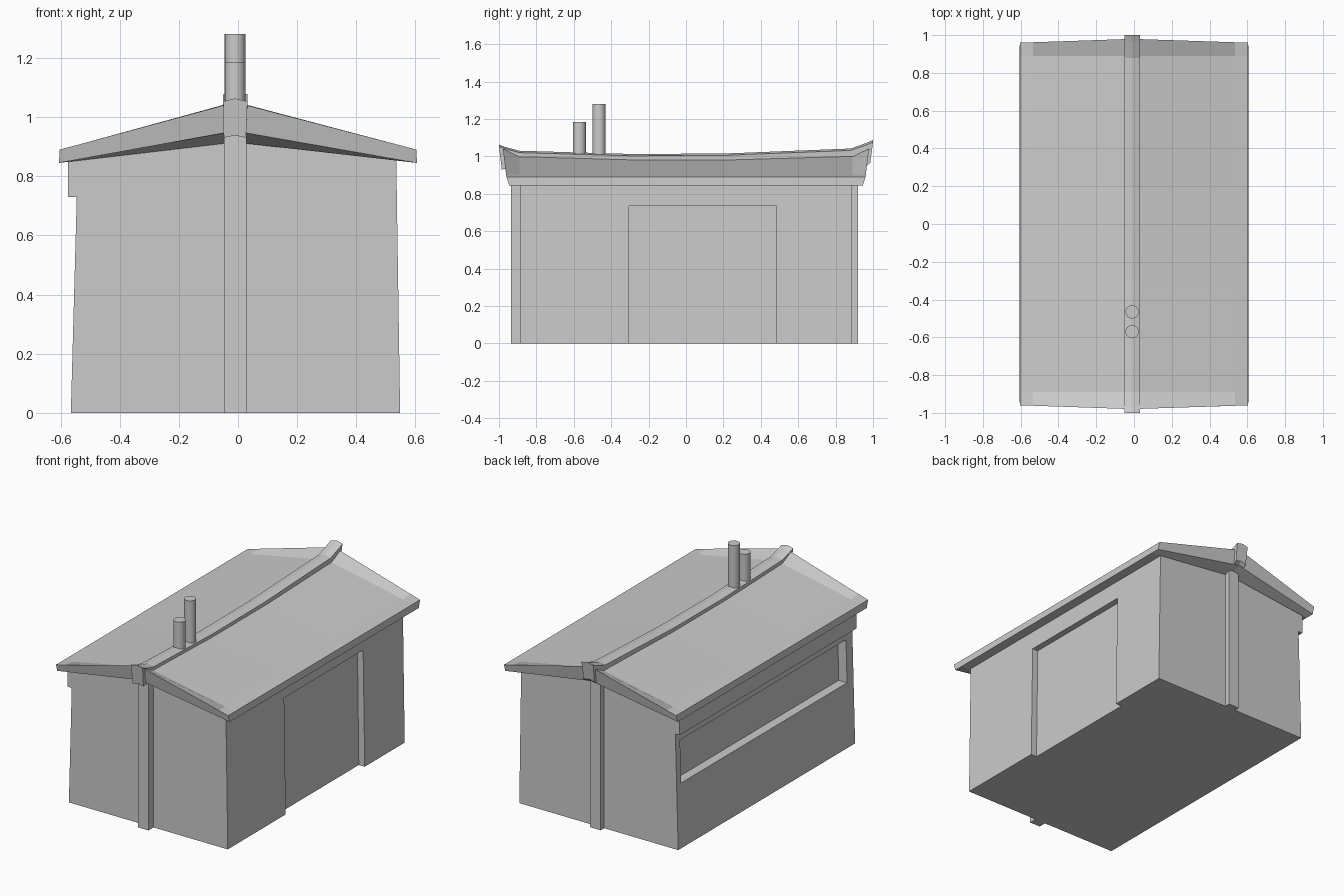
import bpy, bmesh
from mathutils import Vector

if "Cube" in bpy.data.objects:
    bpy.data.objects.remove(bpy.data.objects["Cube"])


def loft(name, sections):
    """Closed solid from equal-length loops of points."""
    bm = bmesh.new()
    rings = [[bm.verts.new(p) for p in s] for s in sections]
    n = len(rings[0])
    for a, b in zip(rings, rings[1:]):
        for i in range(n):
            j = (i + 1) % n
            bm.faces.new((a[i], a[j], b[j], b[i]))
    bm.faces.new(rings[0])
    bm.faces.new(rings[-1])
    bmesh.ops.recalc_face_normals(bm, faces=bm.faces)
    me = bpy.data.meshes.new(name)
    bm.to_mesh(me)
    bm.free()
    ob = bpy.data.objects.new(name, me)
    bpy.context.collection.objects.link(ob)
    return ob


def prism(name, profile, y0, y1):
    """Extrude an x/z profile along y."""
    return loft(name, [[(x, y, z) for x, z in profile] for y in (y0, y1)])


def cut(target, cutter):
    mod = target.modifiers.new(cutter.name, 'BOOLEAN')
    mod.operation = 'DIFFERENCE'
    mod.solver = 'EXACT'
    mod.object = cutter
    cutter.hide_render = True
    bpy.context.view_layer.objects.active = target
    bpy.ops.object.modifier_apply(modifier=mod.name)
    bpy.data.objects.remove(cutter)


# Walls, leaning slightly inwards, with the boxed lintel on the left
walls = prism("walls", [(-.565, 0), (.548, 0), (.535, .86), (-.01, .945),
                        (-.575, .855), (-.575, .73), (-.545, .73)], -.885, .885)
# Wide doorway recess on the right, long window recess on the left
cut(walls, prism("door_cutter", [(.508, -.1), (.7, -.1), (.7, .735), (.497, .735)],
                 -.305, .485))
cut(walls, prism("window_cutter", [(-.7, .405), (-.495, .405), (-.49, .675), (-.7, .675)],
                 -.82, .84))

# Gable posts
for name, y0, y1 in (("front_post", -.935, -.87), ("back_post", .87, .92)):
    prism(name, [(-.047, 0), (.028, 0), (.028, .96), (-.047, .96)], y0, y1)

# Roof: sagging ridge, upturned flared ends
CX = -.01


def roof_section(pts):
    """Points run ridge top, top fold, eave top, eave bottom, ridge bottom."""
    right = [(x + (CX if x == 0 else 0), y, z) for x, y, z in pts]
    left = [(-x, y, z) for x, y, z in pts[1:4]]
    return right + left[::-1]


def inner(y, ridge):
    return roof_section([(0, y, ridge), (.535, y, .901), (.603, y, .89),
                         (.605, y, .845), (0, y, .915)])


def end(s, ridge):
    return roof_section([(0, s * .98, ridge), (.535, s * .962, .908), (.603, s * .96, .89),
                         (.605, s * .945, .845), (0, s * .965, .953)])


loft("roof", [end(-1, 1.05), inner(-.89, 1.005), inner(-.3, .988),
              inner(.2, .988), inner(.89, 1.008), end(1, 1.052)])

# Ridge beam with dropped end blocks
beam = []
for y, top, bottom, yb in ((-1, 1.063, .93, -.985), (-.965, 1.05, .935, -.96),
                           (-.89, 1.03, .94, -.89), (-.3, 1.013, .94, -.3),
                           (.2, 1.015, .94, .2), (.88, 1.042, .94, .88),
                           (.965, 1.072, .945, .96), (1, 1.087, .965, .985)):
    beam.append([(-.05, y, top - .01), (CX, y, top), (.032, y, top - .01),
                 (.027, yb, bottom), (CX, yb, bottom + .008), (-.048, yb, bottom)])
loft("ridge_beam", beam)

# Flue pipes
for name, y, top in (("short_flue", -.57, 1.185), ("tall_flue", -.465, 1.28)):
    bpy.ops.mesh.primitive_cylinder_add(vertices=24, radius=.035, depth=top - .98,
                                        location=(CX, y, (top + .98) / 2))
    bpy.context.object.name = name
    bpy.ops.object.shade_smooth_by_angle()
